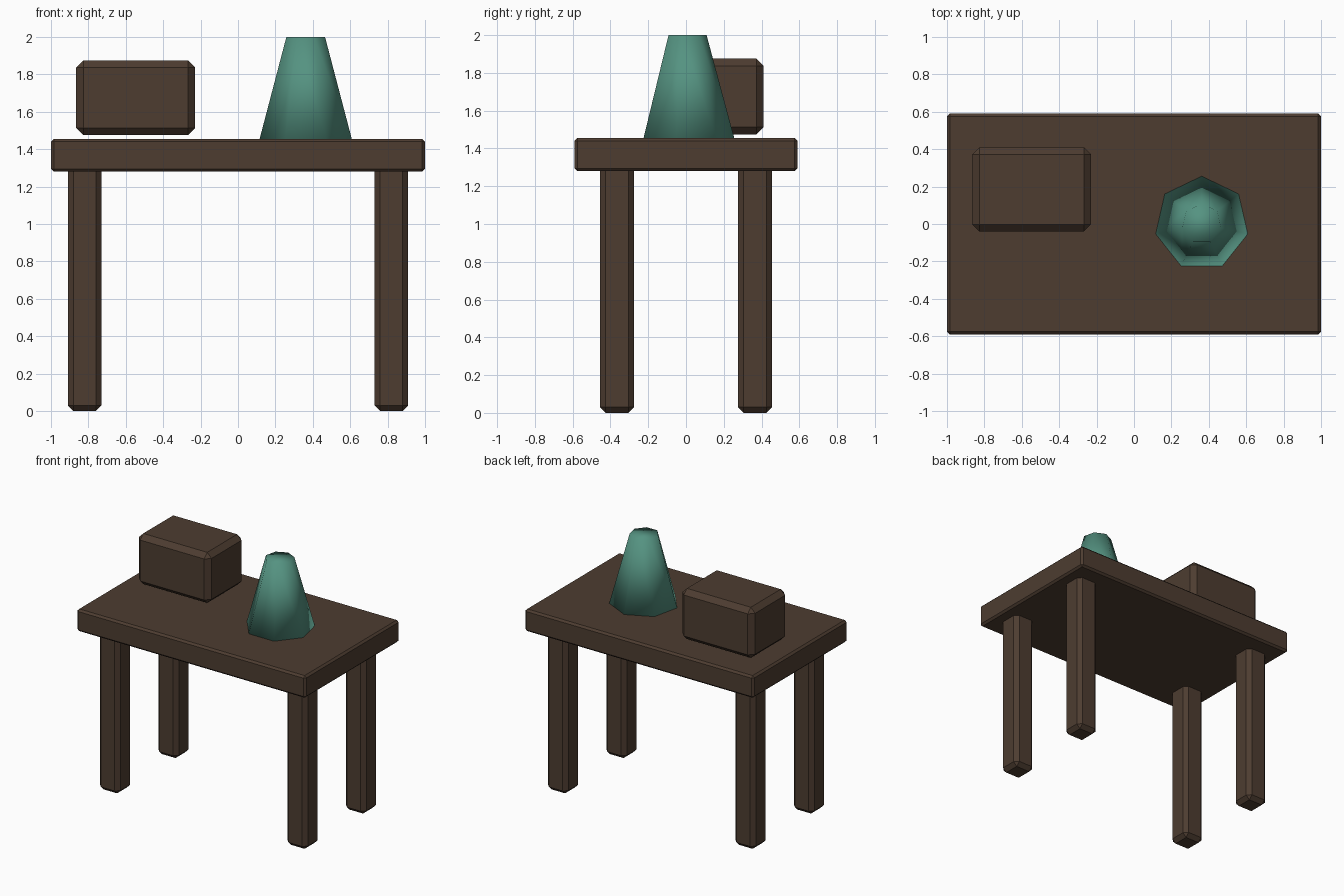
import bpy, bmesh
from mathutils import Matrix, Vector

if "Cube" in bpy.data.objects:
    bpy.data.objects.remove(bpy.data.objects["Cube"])


def material(name, rgb):
    mat = bpy.data.materials.new(name)
    mat.diffuse_color = (*rgb, 1)
    mat.use_nodes = True
    mat.node_tree.nodes["Principled BSDF"].inputs["Base Color"].default_value = mat.diffuse_color
    return mat


wood = material("dark_wood", (0.075, 0.046, 0.030))
teal = material("teal", (0.09, 0.29, 0.22))


def add_object(name, bm, mat):
    mesh = bpy.data.meshes.new(name)
    bm.to_mesh(mesh)
    bm.free()
    mesh.materials.append(mat)
    obj = bpy.data.objects.new(name, mesh)
    bpy.context.collection.objects.link(obj)
    return obj


def chamfered_box(name, lo, hi, chamfer, mat):
    lo, hi = Vector(lo), Vector(hi)
    bm = bmesh.new()
    bmesh.ops.create_cube(bm, size=1, matrix=Matrix.Translation((lo + hi) / 2)
                          @ Matrix.Diagonal((*(hi - lo), 1)))
    bmesh.ops.bevel(bm, geom=bm.edges[:], offset=chamfer, segments=1,
                    affect='EDGES')
    return add_object(name, bm, mat)


# Table top
chamfered_box("table_top", (-1, -0.59, 1.28), (1, 0.59, 1.455), 0.015, wood)

# Four legs, tops sunk into the table top
for side, sx in (("left", -1), ("right", 1)):
    for end, sy in (("front", -1), ("back", 1)):
        x, y = 0.82 * sx, 0.365 * sy
        chamfered_box(f"{end}_{side}_leg", (x - 0.09, y - 0.09, 0),
                      (x + 0.09, y + 0.09, 1.33), 0.03, wood)

# Box hovering just above the table top
chamfered_box("box", (-0.865, -0.04, 1.475), (-0.23, 0.41, 1.875), 0.038, wood)

# Seven-sided tapered cone, one corner towards the back, fully smooth
bm = bmesh.new()
bmesh.ops.create_cone(bm, cap_ends=True, segments=7, radius1=0.254,
                      radius2=0.106, depth=0.55,
                      matrix=Matrix.Translation((0.362, 0.003, 1.725)))
# Turn so that the corner nearest the back lies exactly on +y
corner = max(bm.verts, key=lambda v: v.co.y + (v.co.z < 1.7))
turn = Vector((corner.co.x - 0.362, corner.co.y - 0.003)).angle_signed(Vector((0, 1)))
bmesh.ops.rotate(bm, verts=bm.verts[:], cent=(0.362, 0.003, 0),
                 matrix=Matrix.Rotation(-turn, 3, 'Z'))
for face in bm.faces:
    face.smooth = True
add_object("cone", bm, teal)
